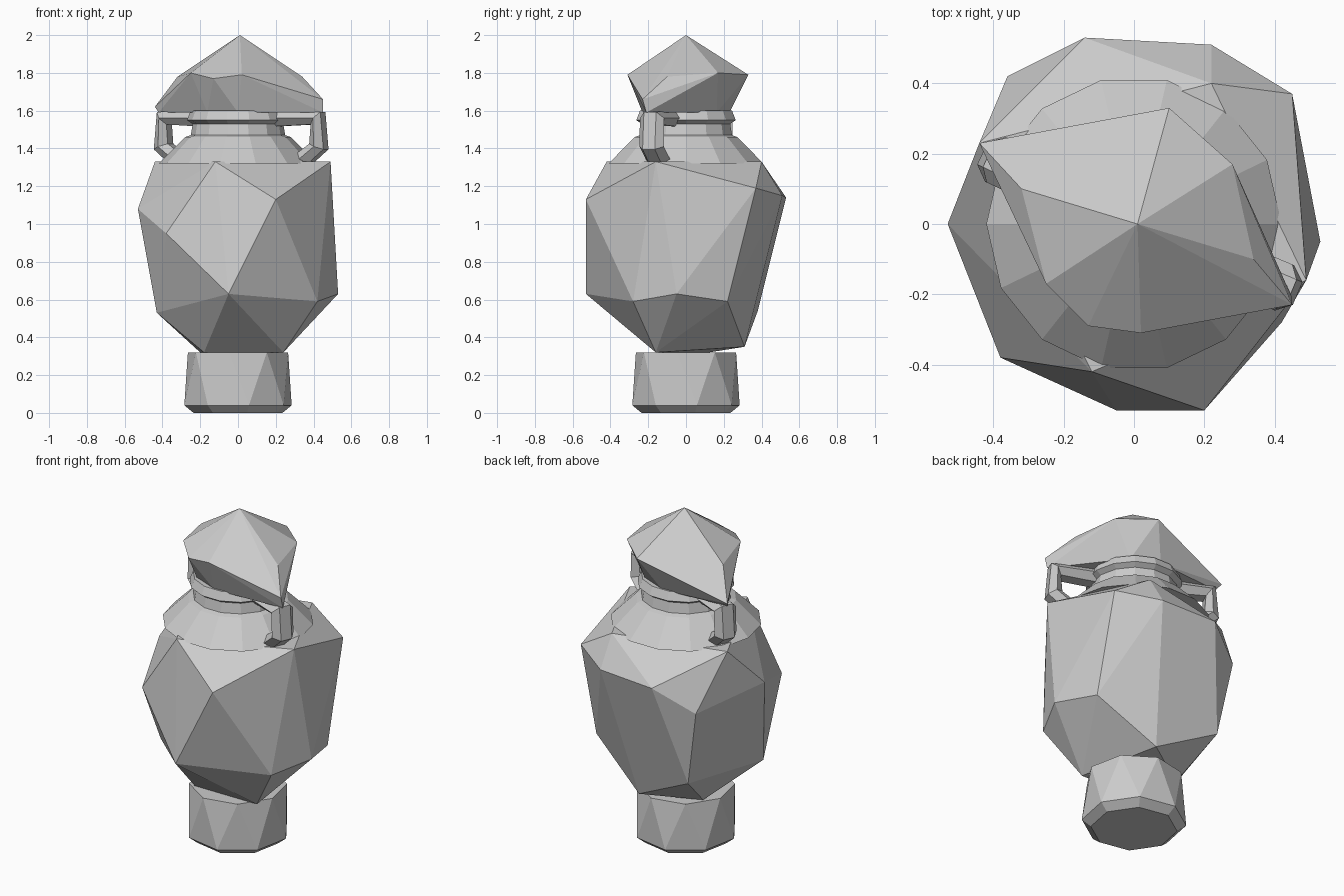
import bpy
import bmesh
import math
from mathutils import Vector

default_cube = bpy.data.objects.get("Cube")
if default_cube:
    bpy.data.objects.remove(default_cube, do_unlink=True)


def make_material(name, colour):
    material = bpy.data.materials.new(name)
    material.use_nodes = True
    material.diffuse_color = colour
    shader = material.node_tree.nodes["Principled BSDF"]
    shader.inputs["Base Color"].default_value = colour
    shader.inputs["Roughness"].default_value = 0.8
    return material


STONE = make_material("stone grey", (0.6, 0.6, 0.6, 1))


def finish(name, bm):
    """Turn a bmesh into a flat shaded grey object."""
    bmesh.ops.recalc_face_normals(bm, faces=bm.faces[:])
    mesh = bpy.data.meshes.new(name)
    bm.to_mesh(mesh)
    bm.free()
    mesh.materials.append(STONE)
    part = bpy.data.objects.new(name, mesh)
    bpy.context.collection.objects.link(part)
    return part


def ring(radius, height, sides, turn=0.0):
    """Points of a level regular polygon."""
    angles = [turn + math.tau * i / sides for i in range(sides)]
    return [Vector((radius * math.cos(a), radius * math.sin(a), height)) for a in angles]


def faceted_hull(name, points):
    """Cut-stone shape: the convex hull of its corner points."""
    bm = bmesh.new()
    for point in points:
        bm.verts.new(point)
    result = bmesh.ops.convex_hull(bm, input=bm.verts[:])
    unused = set(result["geom_interior"]) | set(result["geom_unused"])
    loose = [v for v in unused if isinstance(v, bmesh.types.BMVert)]
    bmesh.ops.delete(bm, geom=loose, context="VERTS")
    bmesh.ops.dissolve_limit(bm, angle_limit=math.radians(2),
                             verts=bm.verts[:], edges=bm.edges[:])
    return finish(name, bm)


def lathe(name, profile, sides):
    """Stack of polygon rings, bridged and capped."""
    bm = bmesh.new()
    rows = [[bm.verts.new(p) for p in ring(r, z, sides)] for r, z in profile]
    for low, high in zip(rows, rows[1:]):
        for i in range(sides):
            j = (i + 1) % sides
            bm.faces.new((low[i], low[j], high[j], high[i]))
    bm.faces.new(rows[0])
    bm.faces.new(rows[-1])
    return finish(name, bm)


def handle(name, angle, reach):
    """Chunky loop running from the neck out and down to the shoulder."""
    out = Vector((math.cos(angle), math.sin(angle), 0))
    side = Vector((-out.y, out.x, 0))
    up = Vector((0, 0, 1))
    # distance out, height, sweep direction in degrees
    path = [(0.22, 1.56, 0), (reach - 0.05, 1.56, -40),
            (reach - 0.045, 1.41, -110), (reach - 0.16, 1.32, -150)]
    bm = bmesh.new()
    rows = []
    for distance, height, degrees in path:
        tilt = math.radians(degrees)
        across = up * math.cos(tilt) - out * math.sin(tilt)
        centre = out * distance + up * height
        corners = [(math.cos(a), math.sin(a)) for a in
                   (math.pi / 6 + math.tau * i / 6 for i in range(6))]
        rows.append([bm.verts.new(centre + across * c * 0.05 + side * s * 0.07)
                     for c, s in corners])
    for low, high in zip(rows, rows[1:]):
        for i in range(6):
            j = (i + 1) % 6
            bm.faces.new((low[i], low[j], high[j], high[i]))
    bm.faces.new(rows[0])
    bm.faces.new(rows[-1])
    return finish(name, bm)


# Foot: short octagonal plug with a chamfered underside
faceted_hull("foot", ring(0.24, 0, 8, 0.2) + ring(0.29, 0.04, 8, 0.2)
             + ring(0.27, 0.32, 8, 0.6))

# Body: large irregular cut stone
shoulder = [(-.12, -.42, 1.33), (.49, -.16, 1.33), (-.44, .23, 1.33), (.22, .4, 1.33)]
upper = [(-.53, 0, 1.08), (-.38, -.38, .95), (.2, -.53, 1.13), (.45, .37, 1.19),
         (.22, .51, 1.15), (-.14, .53, 1.14), (-.36, .42, 1)]
lower = [(-.05, -.53, .63), (.42, -.28, .59), (.53, -.05, .63), (.45, .22, .59),
         (-.28, .38, .54), (-.43, -.13, .53)]
underside = [(-.18, -.16, .32), (.24, -.16, .32), (.1, .31, .35), (-.2, .12, .32)]
faceted_hull("body", shoulder + upper + lower + underside)

# Neck: sloping collar with a grooved throat
lathe("neck", [(.42, 1.32), (.28, 1.46), (.25, 1.47), (.24, 1.53), (.27, 1.55), (.25, 1.6)], 14)

# Cap: pointed stone stretched toward the two handles
crown = [(-.32, .1, 1.78), (.1, .33, 1.79), (.28, .17, 1.8), (.34, -.1, 1.78),
         (.02, -.31, 1.79), (-.13, -.29, 1.77), (-.25, -.17, 1.8)]
tips = [(-.44, .23, 1.62), (-.42, .2, 1.59), (.45, -.23, 1.66), (.45, -.21, 1.59)]
faceted_hull("cap", [(.01, 0, 2)] + crown + tips + ring(0.23, 1.59, 8))

# Handles on opposite sides
handle("left_handle", math.radians(-23), 0.51)
handle("right_handle", math.radians(155), 0.48)
